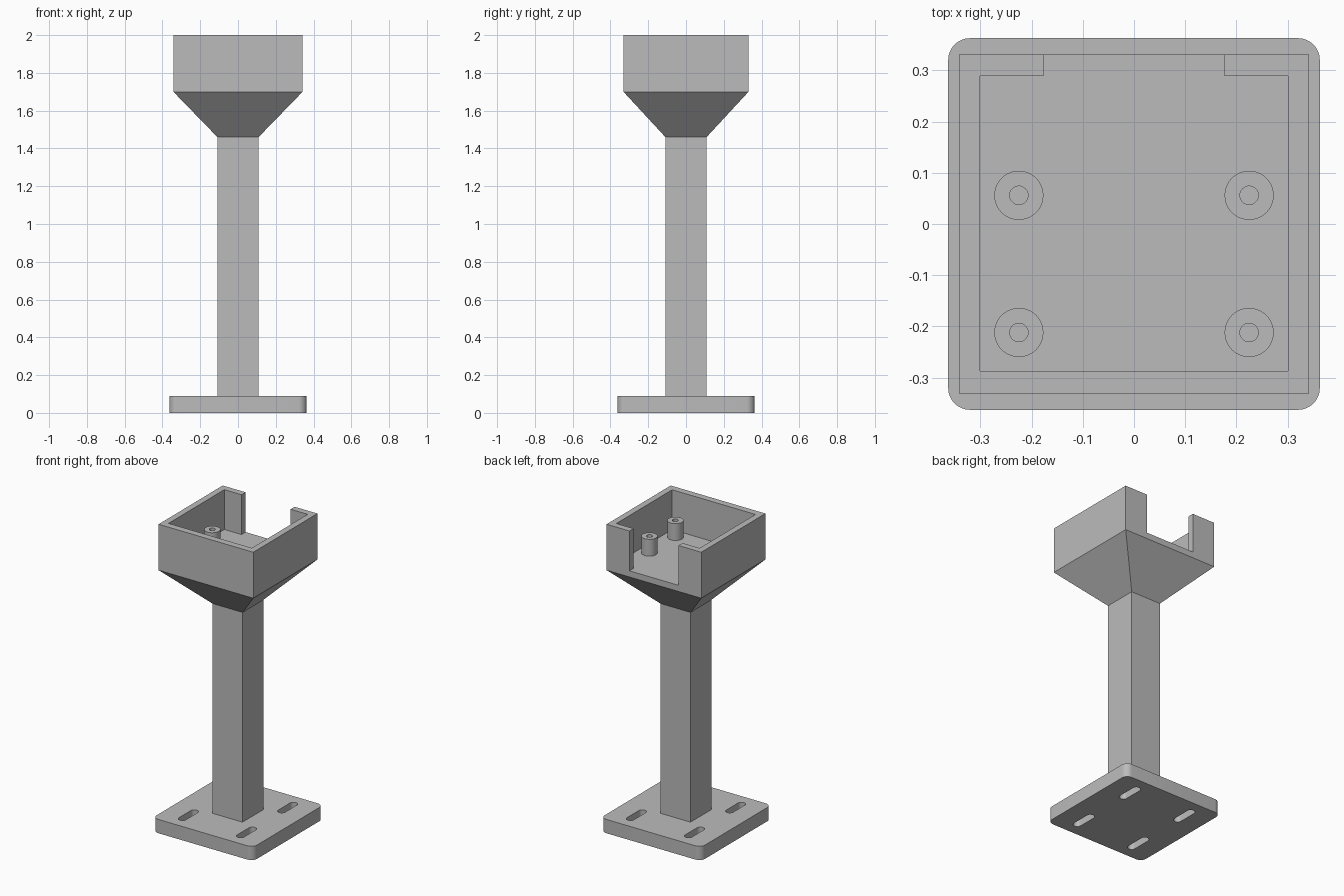
import bpy
import bmesh
from math import cos, sin, pi, radians

default_cube = bpy.data.objects.get("Cube")
if default_cube:
    bpy.data.objects.remove(default_cube)

grey = bpy.data.materials.new("plain grey")
grey.use_nodes = True
GREY = (0.5, 0.5, 0.5, 1)
grey.diffuse_color = GREY
grey.node_tree.nodes["Principled BSDF"].inputs["Base Color"].default_value = GREY


def rect(x0, x1, y0, y1):
    return [(x0, y0), (x1, y0), (x1, y1), (x0, y1)]


def rounded(hx, hy, r, cx=0, cy=0, steps=8):
    """Outline of a rectangle with round corners, counterclockwise."""
    points = []
    for k, (sx, sy) in enumerate([(1, 1), (-1, 1), (-1, -1), (1, -1)]):
        for i in range(steps + 1):
            a = (k + i / steps) * pi / 2
            points.append((cx + sx * (hx - r) + r * cos(a),
                           cy + sy * (hy - r) + r * sin(a)))
    return points


def loft(name, sections):
    """Solid through (outline, z) sections, capped at both ends."""
    bm = bmesh.new()
    rings = [[bm.verts.new((x, y, z)) for x, y in outline] for outline, z in sections]
    n = len(rings[0])
    for low, high in zip(rings, rings[1:]):
        for i in range(n):
            j = (i + 1) % n
            bm.faces.new((low[i], low[j], high[j], high[i]))
    bm.faces.new(rings[0][::-1])
    bm.faces.new(rings[-1])
    return finish(name, bm)


def finish(name, bm):
    bmesh.ops.remove_doubles(bm, verts=bm.verts, dist=1e-5)
    bmesh.ops.recalc_face_normals(bm, faces=bm.faces)
    mesh = bpy.data.meshes.new(name)
    bm.to_mesh(mesh)
    bm.free()
    mesh.materials.append(grey)
    ob = bpy.data.objects.new(name, mesh)
    bpy.context.collection.objects.link(ob)
    return ob


def activate(ob):
    bpy.ops.object.select_all(action='DESELECT')
    ob.select_set(True)
    bpy.context.view_layer.objects.active = ob


def cut(ob, cutter):
    cutter.hide_render = True
    mod = ob.modifiers.new("cut", 'BOOLEAN')
    mod.operation = 'DIFFERENCE'
    mod.solver = 'EXACT'
    mod.object = cutter
    activate(ob)
    bpy.ops.object.modifier_apply(modifier=mod.name)
    bpy.data.objects.remove(cutter)


def smooth(ob):
    activate(ob)
    bpy.ops.object.shade_smooth_by_angle(angle=radians(30))


BASE_TOP, NECK, RIM, FLOOR, TOP = 0.09, 1.46, 1.70, 1.74, 2.0
POST = 0.109
CUP_X, CUP_Y = 0.342, 0.331

# Base plate with rounded corners and four mounting slots
outline = rounded(0.363, 0.363, 0.042)
base = loft("base_plate", [(outline, 0), (outline, BASE_TOP)])
for sx in (-1, 1):
    for sy in (-1, 1):
        slot = rounded(0.025, 0.085, 0.0249, sx * 0.21, sy * 0.212)
        cut(base, loft("slot_cutter", [(slot, -0.1), (slot, 0.2)]))
smooth(base)

# Square post
square = rect(-POST, POST, -POST, POST)
loft("post", [(square, BASE_TOP), (square, NECK)])

# Flared neck and open tray in one solid
tray_outline = rect(-CUP_X, CUP_X, -CUP_Y, CUP_Y)
tray = loft("tray", [(square, NECK), (tray_outline, RIM), (tray_outline, TOP)])
cavity = rect(-0.301, 0.301, -0.287, 0.289)
cut(tray, loft("cavity_cutter", [(cavity, FLOOR), (cavity, 2.2)]))
# Opening in the back wall
gap = rect(-0.177, 0.177, 0.2, 0.5)
cut(tray, loft("gap_cutter", [(gap, FLOOR), (gap, 2.2)]))


# Hollow standoffs on the tray floor
def standoff(name, cx, cy, outer=0.048, inner=0.018, top=1.85, sides=40):
    bm = bmesh.new()
    profile = [(outer, FLOOR), (outer, top), (inner, top), (inner, FLOOR)]
    rings = []
    for i in range(sides):
        a = 2 * pi * i / sides
        rings.append([bm.verts.new((cx + r * cos(a), cy + r * sin(a), z))
                      for r, z in profile])
    for i in range(sides):
        a, b = rings[i], rings[(i + 1) % sides]
        for k in range(3):
            bm.faces.new((a[k], b[k], b[k + 1], a[k + 1]))
    # The open foot rests on the floor, so normals are settled from the top ring
    bm.normal_update()
    ob = finish(name, bm)
    smooth(ob)


for side, sx in (("right", -1), ("left", 1)):
    standoff("back_" + side + "_standoff", sx * 0.225, 0.056)
    standoff("front_" + side + "_standoff", sx * 0.225, -0.212)
